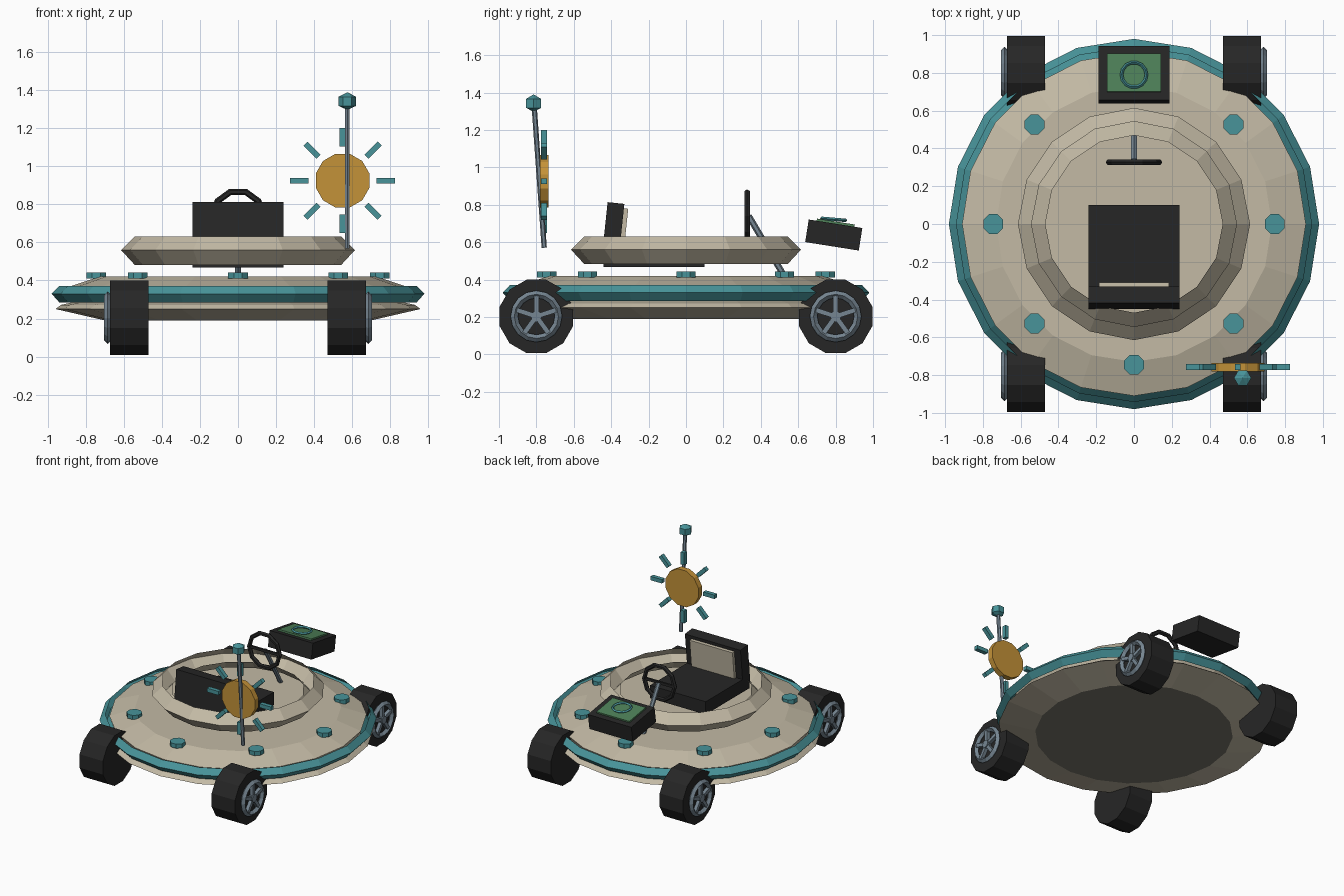
import bpy, bmesh, math
from mathutils import Vector, Matrix

if "Cube" in bpy.data.objects:
    bpy.data.objects.remove(bpy.data.objects["Cube"])

pi = math.pi


def mat(name, r, g, b):
    lin = [((c / 255 + 0.055) / 1.055) ** 2.4 for c in (r, g, b)]
    m = bpy.data.materials.new(name)
    m.diffuse_color = (*lin, 1)
    m.use_nodes = True
    m.node_tree.nodes["Principled BSDF"].inputs["Base Color"].default_value = m.diffuse_color
    return m


CREAM = mat("cream", 195, 186, 165)
UNDER = mat("underside grey", 120, 118, 106)
TEAL = mat("teal", 72, 148, 154)
BLACK = mat("charcoal", 38, 38, 38)
SLATE = mat("slate", 118, 134, 146)
GOLD = mat("gold", 196, 146, 56)
GREEN = mat("screen green", 78, 128, 88)


def finish(bm, name, *mats):
    me = bpy.data.meshes.new(name)
    bm.to_mesh(me)
    bm.free()
    ob = bpy.data.objects.new(name, me)
    bpy.context.collection.objects.link(ob)
    for m in mats:
        me.materials.append(m)
    return ob


def lathe(name, profile, segs, mats, seg_mat=None, closed=False, matrix=None):
    """Spin (radius, z) points about z; upward profiles face outward."""
    bm = bmesh.new()
    rows = [[bm.verts.new((r * math.cos(2 * pi * i / segs), r * math.sin(2 * pi * i / segs), z))
             for i in range(segs)] for r, z in profile]
    n = len(rows)
    for j in range(n if closed else n - 1):
        a, b = rows[j], rows[(j + 1) % n]
        for i in range(segs):
            k = (i + 1) % segs
            f = bm.faces.new((a[i], a[k], b[k], b[i]))
            if seg_mat:
                f.material_index = seg_mat[j]
    bmesh.ops.remove_doubles(bm, verts=bm.verts, dist=1e-5)
    if matrix:
        bm.transform(matrix)
    return finish(bm, name, *mats)


def box(name, size, loc, m, rot=None):
    bm = bmesh.new()
    bmesh.ops.create_cube(bm, size=1)
    bm.transform(Matrix.Translation(loc) @ (rot or Matrix()) @ Matrix.Diagonal((*size, 1)))
    return finish(bm, name, m)


def rod(name, a, b, r, segs, m, spin=0):
    a, b = Vector(a), Vector(b)
    d = b - a
    bm = bmesh.new()
    bmesh.ops.create_cone(bm, cap_ends=True, segments=segs, radius1=r, radius2=r, depth=d.length)
    q = d.to_track_quat('Z', 'Y').to_matrix().to_4x4()
    bm.transform(Matrix.Translation((a + b) / 2) @ q @ Matrix.Rotation(spin, 4, 'Z'))
    return finish(bm, name, m)


def torus(name, R, r, segs, sides, m, matrix):
    prof = [(R + r * math.cos(2 * pi * i / sides), r * math.sin(2 * pi * i / sides)) for i in range(sides)]
    return lathe(name, prof, segs, [m], closed=True, matrix=matrix)


T = Matrix.Translation
RX = lambda a: Matrix.Rotation(a, 4, 'X')
RY = lambda a: Matrix.Rotation(a, 4, 'Y')

# saucer hull with grey bottom pan
lathe("hull", [(0, .19), (.70, .19), (.96, .25), (.93, .272), (.87, .285), (.91, .36), (.73, .42), (0, .42)],
      20, [CREAM, UNDER], [1, 0, 0, 0, 0, 0, 0])
# open-topped bumper rim and cockpit ring
lathe("bumper_rim", [(.90, .33), (.94, .285), (.98, .33), (.94, .372)], 20, [TEAL])
lathe("cockpit_ring", [(.47, .56), (.543, .482), (.615, .56), (.543, .63)], 16, [CREAM])

# deck lamps
for i in range(8):
    a = i * pi / 4
    x, y = .745 * math.cos(a), .745 * math.sin(a)
    rod(f"deck_lamp_{i}", (x, y, .41), (x, y, .443), .056, 8, TEAL, pi / 8)

# wheels with five-spoke hubs
for sx in (-1, 1):
    for sy in (-1, 1):
        n = f"{'right' if sx > 0 else 'left'}_{'back' if sy > 0 else 'front'}"
        y, z = sy * .8, .203
        rod("tyre_" + n, (sx * .47, y, z), (sx * .672, y, z), .203, 12, BLACK, pi / 12)
        torus("wheel_rim_" + n, .118, .02, 16, 4, SLATE, T((sx * .685, y, z)) @ RY(pi / 2))
        rod("hub_" + n, (sx * .66, y, z), (sx * .705, y, z), .03, 8, SLATE)
        for i in range(5):
            a = i * 2 * pi / 5
            c = T((sx * .684, y, z)) @ RX(a) @ Vector((0, 0, .06))
            box(f"spoke_{n}_{i}", (.028, .026, .11), c, SLATE, RX(a))

# seat: cushion, backrest and pale pad
box("seat_cushion", (.48, .54, .10), (0, -.17, .517), BLACK)
lean = RX(math.radians(-6))
box("seat_back", (.48, .09, .30), (0, -.39, .66), BLACK, lean)
box("seat_pad", (.37, .025, .22), (0, -.333, .67), CREAM, lean)

# steering wheel and column
torus("steering_wheel", .132, .017, 10, 6, BLACK, T((0, .327, .74)) @ RX(pi / 2))
rod("steering_column", (0, .335, .74), (0, .53, .41), .017, 6, SLATE)
box("steering_crossbar", (.25, .015, .02), (0, .327, .74), BLACK)

# tilted display box with screen and dial ring
tilt = RX(math.radians(-9))
M = T((0, .79, .638)) @ tilt
box("display_box", (.375, .29, .122), M.translation, BLACK, tilt)
box("display_screen", (.285, .205, .014), M @ Vector((0, .0, .066)), GREEN, tilt)
torus("display_dial", .066, .009, 14, 4, TEAL, T((0, .79, .722)) @ RX(math.radians(-5)))

# sun badge with eight rays
C = Vector((.55, -.758, .925))
rod("sun_disc", C - Vector((0, .022, 0)), C + Vector((0, .022, 0)), .146, 12, GOLD, pi / 12)
for i in range(8):
    a = i * pi / 4
    box(f"sun_ray_{i}", (.03, .032, .097), C + RY(a) @ Vector((0, 0, .227)), TEAL, RY(a))

# leaning antenna with faceted tip
rod("antenna_rod", (.575, -.758, .57), (.575, -.812, 1.33), .014, 6, SLATE)
lathe("antenna_tip", [(0, 1.297), (.046, 1.318), (.046, 1.366), (0, 1.39)], 6, [TEAL],
      matrix=T((.575, -.815, 0)))
